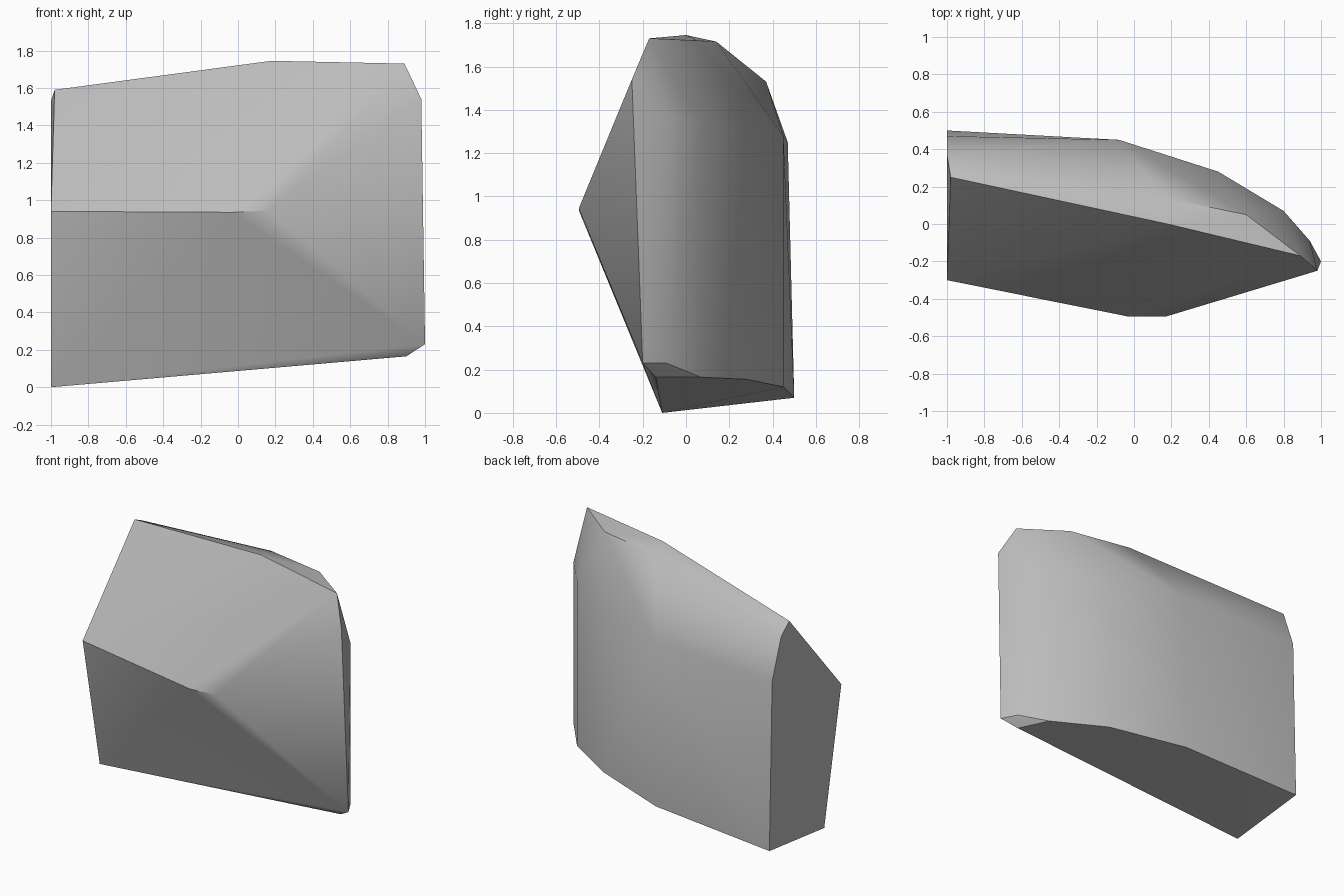
import bpy, bmesh
from math import radians

cube = bpy.data.objects.get("Cube")
if cube:
    bpy.data.objects.remove(cube)

# Stone colour
stone = bpy.data.materials.new("grey_stone")
stone.use_nodes = True
colour = (0.5, 0.5, 0.5, 1)
stone.diffuse_color = colour
stone.node_tree.nodes["Principled BSDF"].inputs["Base Color"].default_value = colour

# Flat broken end and blunt front ridge
broken_end = [(-1, -0.11, 0), (-1, 0.5, 0.07), (-1, 0.47, 1.25),
              (-1, 0.37, 1.53), (-0.98, 0.25, 1.59), (-1, -0.3, 0.94)]
front_ridge = [(-0.03, -0.495, 0.935), (0.17, -0.495, 0.945)]

# Narrow sloping top and pointed side
top_edge = [(0.18, 0, 1.745), (0.89, -0.17, 1.73), (0.6, 0.05, 1.72), (0.16, 0.14, 1.715)]
side_edge = [(0.98, -0.25, 1.54), (1, -0.2, 0.23), (0.9, -0.14, 0.165)]

# Rounded back: columns of x, y, bottom and top
columns = [(-0.08, 0.45, 0.12, 1.28), (0.45, 0.28, 0.155, 1.3),
           (0.8, 0.07, 0.165, 1.33), (0.94, -0.09, 0.23, 1.36)]
back = [(x, y, z) for x, y, low, high in columns for z in (low, high)]

# Wrap the corners in a convex stone
bm = bmesh.new()
for corner in broken_end + front_ridge + top_edge + side_edge + back:
    bm.verts.new(corner)
bmesh.ops.convex_hull(bm, input=bm.verts)
bmesh.ops.dissolve_limit(bm, angle_limit=radians(1), verts=bm.verts, edges=bm.edges)
bmesh.ops.recalc_face_normals(bm, faces=bm.faces)
mesh = bpy.data.meshes.new("rock_fragment")
bm.to_mesh(mesh)
bm.free()
mesh.materials.append(stone)

rock = bpy.data.objects.new("rock_fragment", mesh)
bpy.context.collection.objects.link(rock)
bpy.ops.object.select_all(action="DESELECT")
rock.select_set(True)
bpy.context.view_layer.objects.active = rock
bpy.ops.object.shade_smooth_by_angle(angle=radians(35))
